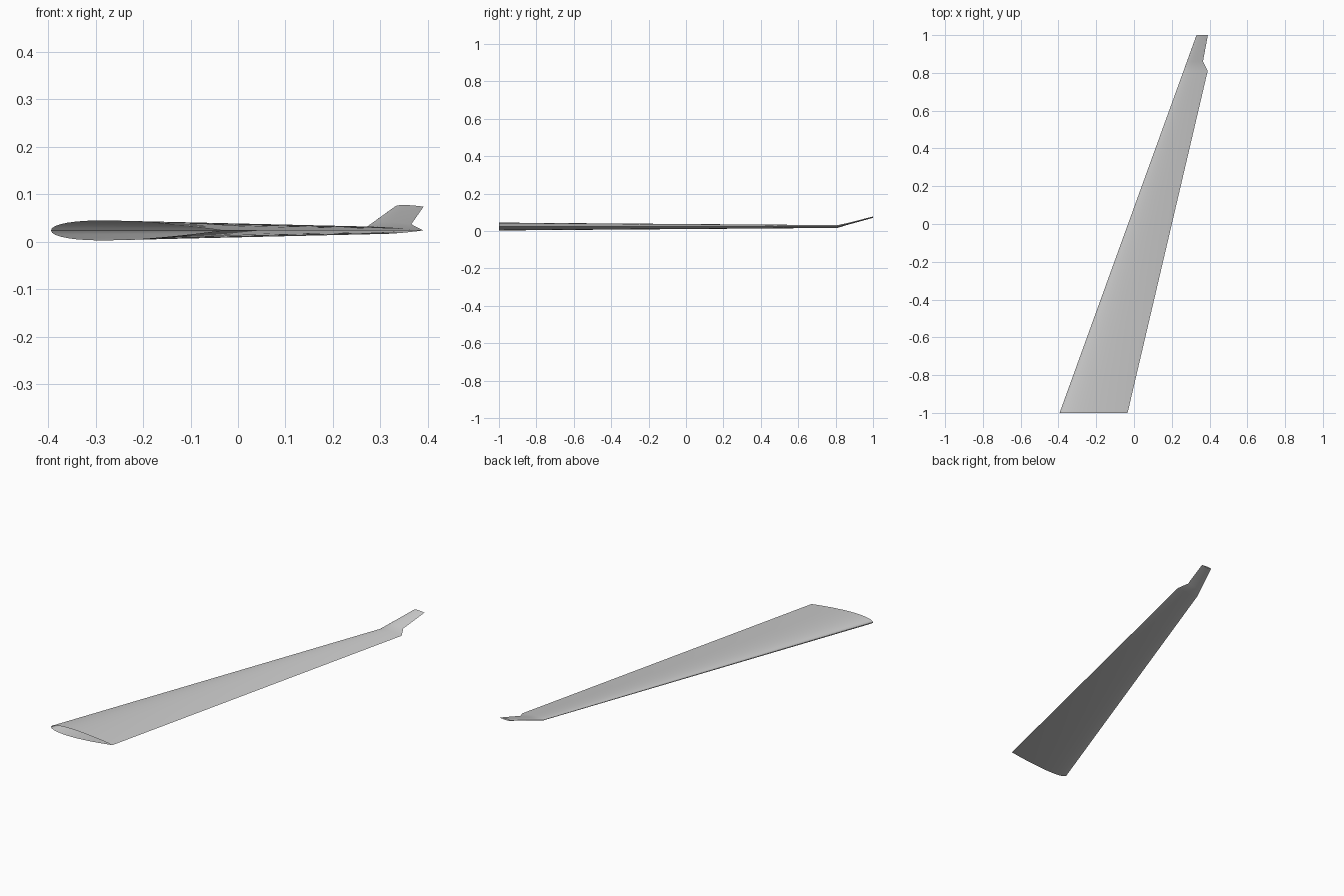
import bpy, bmesh, math

if "Cube" in bpy.data.objects:
    bpy.data.objects.remove(bpy.data.objects["Cube"])

# Material
grey = bpy.data.materials.new("light_grey")
grey.diffuse_color = (0.6, 0.6, 0.6, 1)
grey.use_nodes = True
grey.node_tree.nodes["Principled BSDF"].inputs["Base Color"].default_value = grey.diffuse_color

# Spanwise stations: y, leading edge x, trailing edge x, chord line z
STATIONS = [
    (-1.00, -0.394, -0.034, 0.0235),
    (0.81, 0.262, 0.390, 0.0235),
    (0.86, 0.280, 0.365, 0.0365),
    (1.00, 0.331, 0.391, 0.0735),
]
N = 20
THICKNESS = 0.117


def half_thickness(t):
    # Symmetrical airfoil with closed trailing edge
    return 5 * THICKNESS * (0.2969 * math.sqrt(t) - 0.126 * t - 0.3516 * t**2
                            + 0.2843 * t**3 - 0.1036 * t**4)


def section(bm, y, lead, trail, z):
    # Closed loop: trailing edge, over the top, leading edge, underneath
    chord = trail - lead
    ring = []
    for i in range(2 * N):
        a = math.pi * i / N
        t = (1 + math.cos(a)) / 2
        h = half_thickness(t) * (1 if i < N else -1)
        if i == 0 or i == N:
            h = 0
        ring.append(bm.verts.new((lead + t * chord, y, z + h * chord)))
    return ring


# Wing skin with upswept winglet, root left open
bm = bmesh.new()
rings = [section(bm, *s) for s in STATIONS]
for a, b in zip(rings, rings[1:]):
    for i in range(2 * N):
        j = (i + 1) % (2 * N)
        bm.faces.new((a[i], b[i], b[j], a[j]))
bm.normal_update()
if sum(f.normal.z for f in bm.faces if f.calc_center_median().z > 0.03) < 0:
    bmesh.ops.reverse_faces(bm, faces=bm.faces[:])

mesh = bpy.data.meshes.new("wing")
bm.to_mesh(mesh)
bm.free()
mesh.materials.append(grey)
wing = bpy.data.objects.new("wing", mesh)
bpy.context.collection.objects.link(wing)

# Smooth skin, sharp trailing edge
bpy.context.view_layer.objects.active = wing
wing.select_set(True)
bpy.ops.object.shade_smooth_by_angle(angle=math.radians(40))
